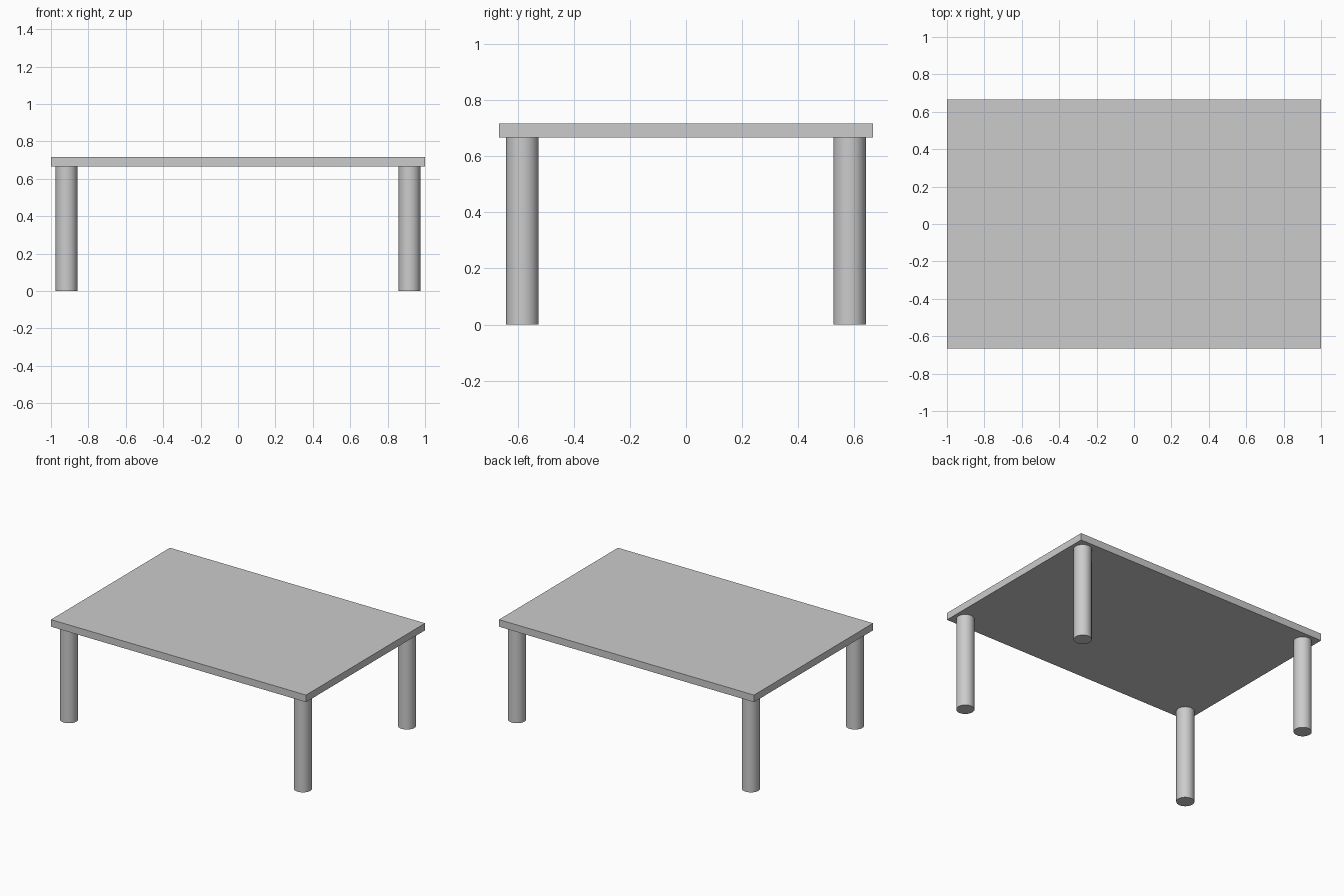
import bpy
import math

default_cube = bpy.data.objects.get("Cube")
if default_cube:
    bpy.data.objects.remove(default_cube, do_unlink=True)

LENGTH, WIDTH = 2.0, 1.333
LEG_HEIGHT, TOP_THICKNESS = 0.667, 0.05
LEG_RADIUS, LEG_X, LEG_Y = 0.058, 0.917, 0.583

# Single grey finish
grey = bpy.data.materials.new("plain_grey")
grey.use_nodes = True
colour = (0.6, 0.6, 0.6, 1.0)
grey.diffuse_color = colour
grey.node_tree.nodes["Principled BSDF"].inputs["Base Color"].default_value = colour


def finish(name):
    obj = bpy.context.object
    obj.name = obj.data.name = name
    obj.data.materials.append(grey)
    return obj


# Flat rectangular top
bpy.ops.mesh.primitive_cube_add(size=1, location=(0, 0, LEG_HEIGHT + TOP_THICKNESS / 2))
top = finish("table_top")
top.scale = (LENGTH, WIDTH, TOP_THICKNESS)
bpy.ops.object.transform_apply(location=False, rotation=False, scale=True)

# Four round legs, one near each corner
for side, sx in (("left", 1), ("right", -1)):
    for end, sy in (("front", -1), ("back", 1)):
        bpy.ops.mesh.primitive_cylinder_add(
            vertices=48, radius=LEG_RADIUS, depth=LEG_HEIGHT,
            location=(sx * LEG_X, sy * LEG_Y, LEG_HEIGHT / 2))
        finish(f"{end}_{side}_leg")
        bpy.ops.object.shade_smooth_by_angle(angle=math.radians(30))
